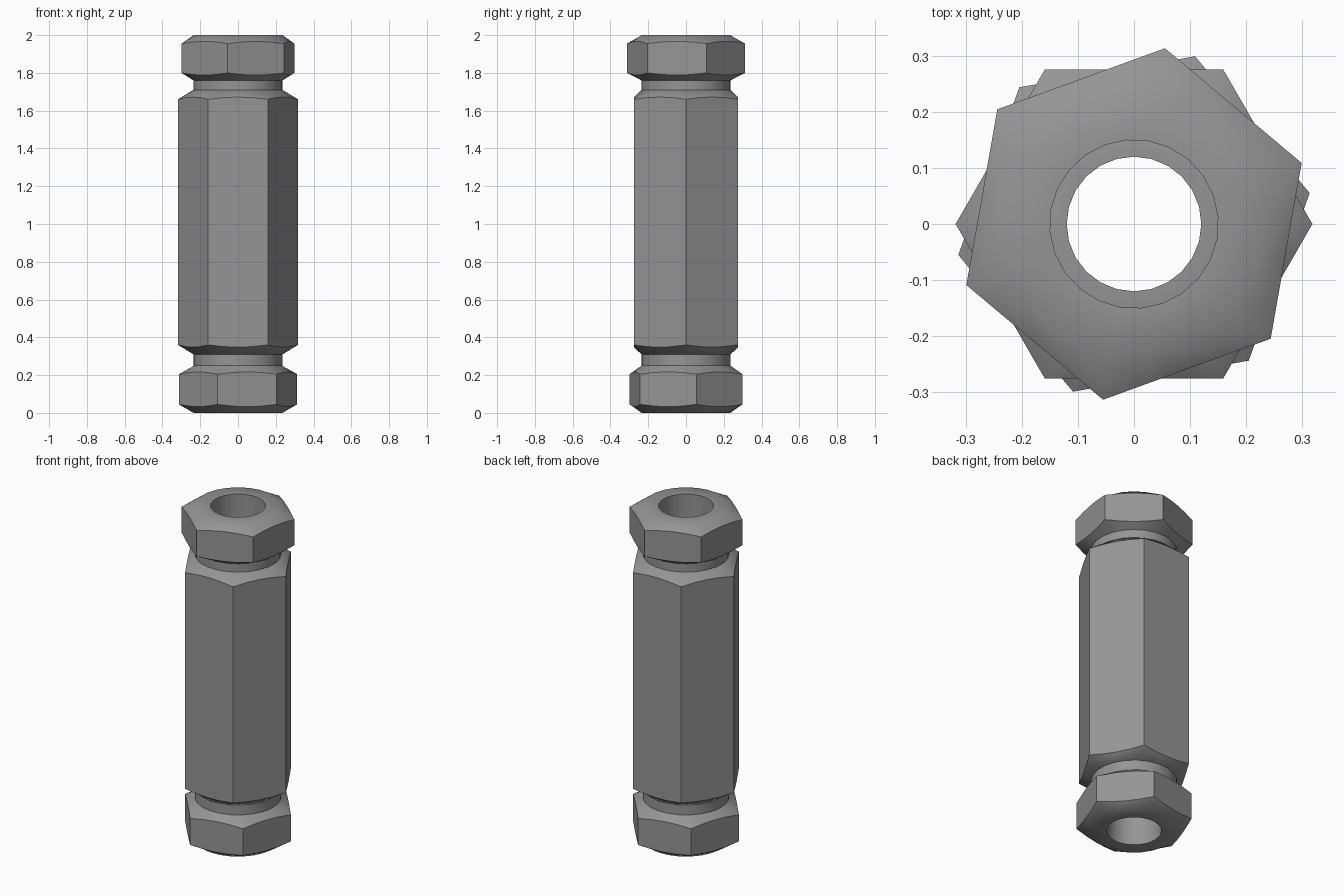
import bpy
import bmesh
from math import cos, pi, radians

from mathutils import Matrix, Vector

SEGMENTS = 24
HEX_RADIUS = 0.318
NECK_RADIUS = 0.236
NUT_BORE = 0.15
BODY_BORE = 0.12
LIFT = 0.012  # rise of each chamfer edge at the middle of a hexagon side

if "Cube" in bpy.data.objects:
    bpy.data.objects.remove(bpy.data.objects["Cube"])

steel = bpy.data.materials.new("grey steel")
steel.use_nodes = True
colour = (0.3, 0.3, 0.3, 1)
steel.diffuse_color = colour
steel.node_tree.nodes["Principled BSDF"].inputs["Base Color"].default_value = colour


def circle(radius, z):
    return [Matrix.Rotation(2 * pi * i / SEGMENTS, 3, "Z") @ Vector((radius, 0, z))
            for i in range(SEGMENTS)]


def hexagon(z, lift):
    """Hexagon outline whose edge bows along z between its corners."""
    apothem = HEX_RADIUS * cos(pi / 6)
    ring = []
    for i in range(SEGMENTS):
        angle = 2 * pi * i / SEGMENTS
        radius = apothem / cos(angle % (pi / 3) - pi / 6)
        bow = lift * (HEX_RADIUS - radius) / (HEX_RADIUS - apothem)
        ring.append(Matrix.Rotation(angle, 3, "Z") @ Vector((radius, 0, z + bow)))
    return ring


def loft(name, rings, turn=0, closed=False):
    """Skin successive rings with quads."""
    bm = bmesh.new()
    loops = [[bm.verts.new(p) for p in ring] for ring in rings]
    pairs = list(zip(loops, loops[1:]))
    if closed:
        pairs.append((loops[-1], loops[0]))
    for a, b in pairs:
        for i in range(SEGMENTS):
            j = (i + 1) % SEGMENTS
            bm.faces.new((a[i], b[i], b[j], a[j]))
    bmesh.ops.rotate(bm, verts=bm.verts, matrix=Matrix.Rotation(radians(turn), 3, "Z"))
    bmesh.ops.recalc_face_normals(bm, faces=bm.faces)
    # An open strip may be oriented inside out: check on its outermost face
    outer = max(bm.faces, key=lambda f: f.calc_center_median().xy.length)
    if outer.normal.xy.dot(outer.calc_center_median().xy) < 0:
        bmesh.ops.reverse_faces(bm, faces=bm.faces)
    mesh = bpy.data.meshes.new(name)
    bm.to_mesh(mesh)
    bm.free()
    mesh.materials.append(steel)
    obj = bpy.data.objects.new(name, mesh)
    bpy.context.collection.objects.link(obj)
    bpy.ops.object.select_all(action="DESELECT")
    obj.select_set(True)
    bpy.context.view_layer.objects.active = obj
    bpy.ops.object.shade_smooth_by_angle(angle=radians(44))
    return obj


def nut(name, end, chamfer, shoulder, neck, seat, turn):
    """Chamfered hexagon nut with a round neck that meets the body at seat."""
    out = LIFT if end > seat else -LIFT
    loft(name, [circle(NUT_BORE, seat), circle(NUT_BORE, end),
                circle(NECK_RADIUS, end), hexagon(chamfer, out),
                hexagon(shoulder, -out), circle(NECK_RADIUS, neck),
                circle(NECK_RADIUS, seat)], turn)


# Long hexagonal body with a through bore
loft("hex_body", [circle(BODY_BORE, 0.31), circle(NECK_RADIUS, 0.31),
                  hexagon(0.36, -LIFT), hexagon(1.66, LIFT),
                  circle(NECK_RADIUS, 1.71), circle(BODY_BORE, 1.71)], closed=True)

# End nuts, each turned a little further than the body
nut("upper_nut", 2.0, 1.955, 1.80, 1.76, 1.71, 20)
nut("lower_nut", 0.0, 0.045, 0.205, 0.25, 0.31, 10)
